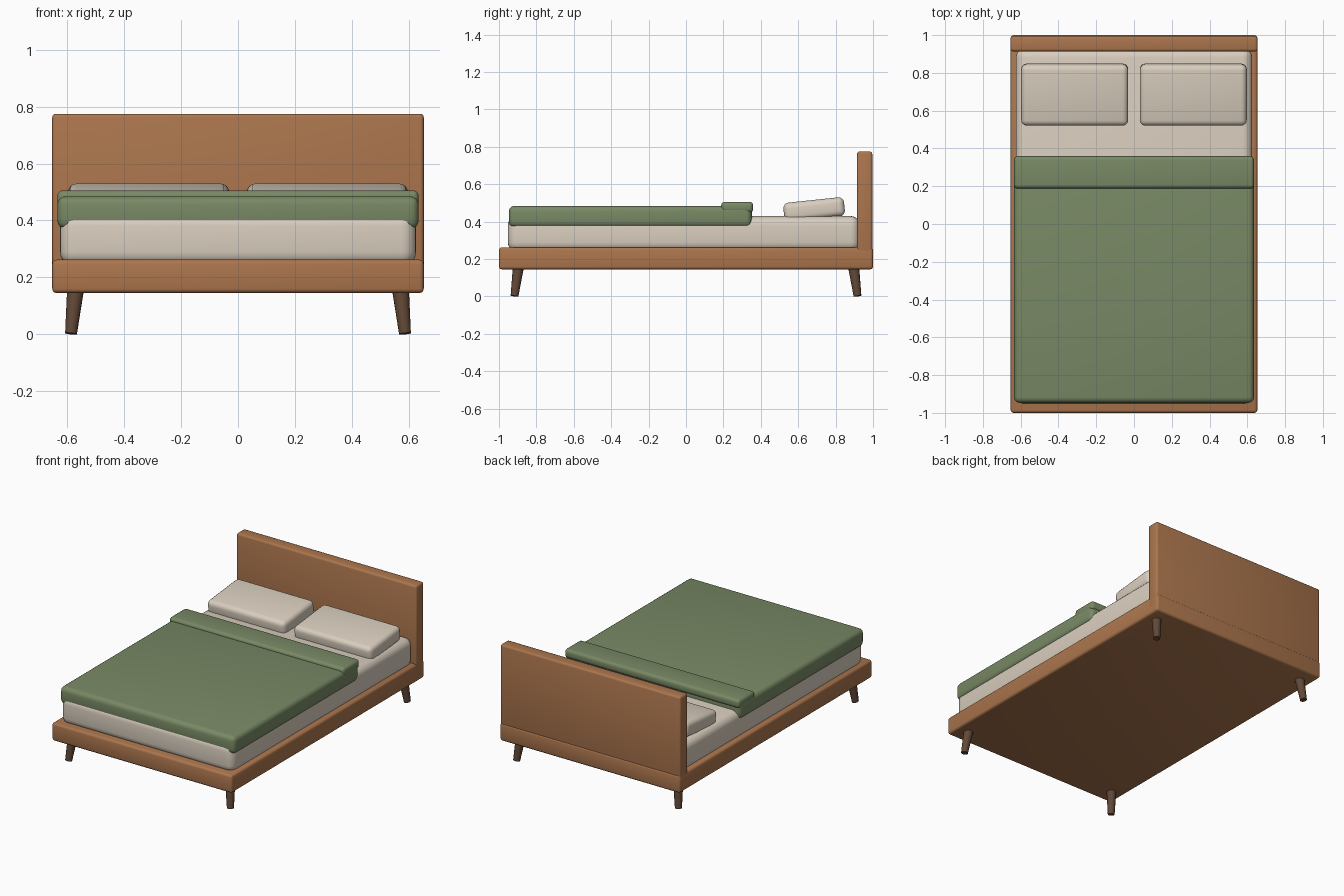
import bpy, math
from mathutils import Vector

if "Cube" in bpy.data.objects:
    bpy.data.objects.remove(bpy.data.objects["Cube"])


def material(name, rgb):
    m = bpy.data.materials.new(name)
    m.diffuse_color = (*rgb, 1)
    m.use_nodes = True
    m.node_tree.nodes["Principled BSDF"].inputs["Base Color"].default_value = m.diffuse_color
    return m


WOOD = material("wood", (0.41, 0.18, 0.075))
DARK = material("dark_wood", (0.12, 0.065, 0.038))
LINEN = material("linen", (0.70, 0.62, 0.52))
GREEN = material("green_cloth", (0.19, 0.25, 0.13))


def smooth(ob):
    bpy.ops.object.select_all(action='DESELECT')
    ob.select_set(True)
    bpy.context.view_layer.objects.active = ob
    bpy.ops.object.shade_smooth_by_angle(angle=math.radians(40))


def soft_box(name, lo, hi, radius, segments, mat, tilt=0):
    """Rounded box between two corners, tilted about its own x axis."""
    lo, hi = Vector(lo), Vector(hi)
    bpy.ops.mesh.primitive_cube_add(size=1, location=(lo + hi) / 2)
    ob = bpy.context.object
    ob.name = name
    ob.scale = hi - lo
    bpy.ops.object.transform_apply(location=False, rotation=False, scale=True)
    ob.rotation_euler.x = tilt
    bevel = ob.modifiers.new("rounding", 'BEVEL')
    bevel.width, bevel.segments = radius, segments
    bpy.ops.object.modifier_apply(modifier="rounding")
    ob.data.materials.append(mat)
    smooth(ob)
    return ob


# Wooden platform and headboard
soft_box("bed_frame", (-0.653, -1, 0.145), (0.653, 1, 0.262), 0.015, 3, WOOD)
soft_box("headboard", (-0.653, 0.914, 0.18), (0.653, 0.996, 0.775), 0.013, 3, WOOD)

# Bedding
soft_box("mattress", (-0.626, -0.953, 0.24), (0.626, 0.93, 0.43), 0.05, 5, LINEN)
soft_box("blanket", (-0.635, -0.947, 0.37), (0.635, 0.352, 0.485), 0.03, 4, GREEN)
soft_box("blanket_fold", (-0.635, 0.188, 0.448), (0.635, 0.359, 0.506), 0.02, 4, GREEN)

# Pillows, raised towards the headboard
for side, x0 in (("left", -0.597), ("right", 0.031)):
    soft_box("pillow_" + side, (x0, 0.522, 0.414), (x0 + 0.566, 0.848, 0.516),
             0.03, 4, LINEN, tilt=math.radians(6))

# Splayed, tapered legs
for end, sy in (("front", -1), ("back", 1)):
    for side, sx in (("left", -1), ("right", 1)):
        foot = Vector((sx * 0.587, sy * 0.917, 0.002))
        top = Vector((sx * 0.571, sy * 0.896, 0.16))
        axis = top - foot
        bpy.ops.mesh.primitive_cone_add(
            vertices=16, radius1=0.021, radius2=0.03, depth=axis.length,
            location=(foot + top) / 2, rotation=axis.to_track_quat('Z', 'Y').to_euler())
        leg = bpy.context.object
        leg.name = f"{end}_leg_{side}"
        leg.data.materials.append(DARK)
        smooth(leg)
